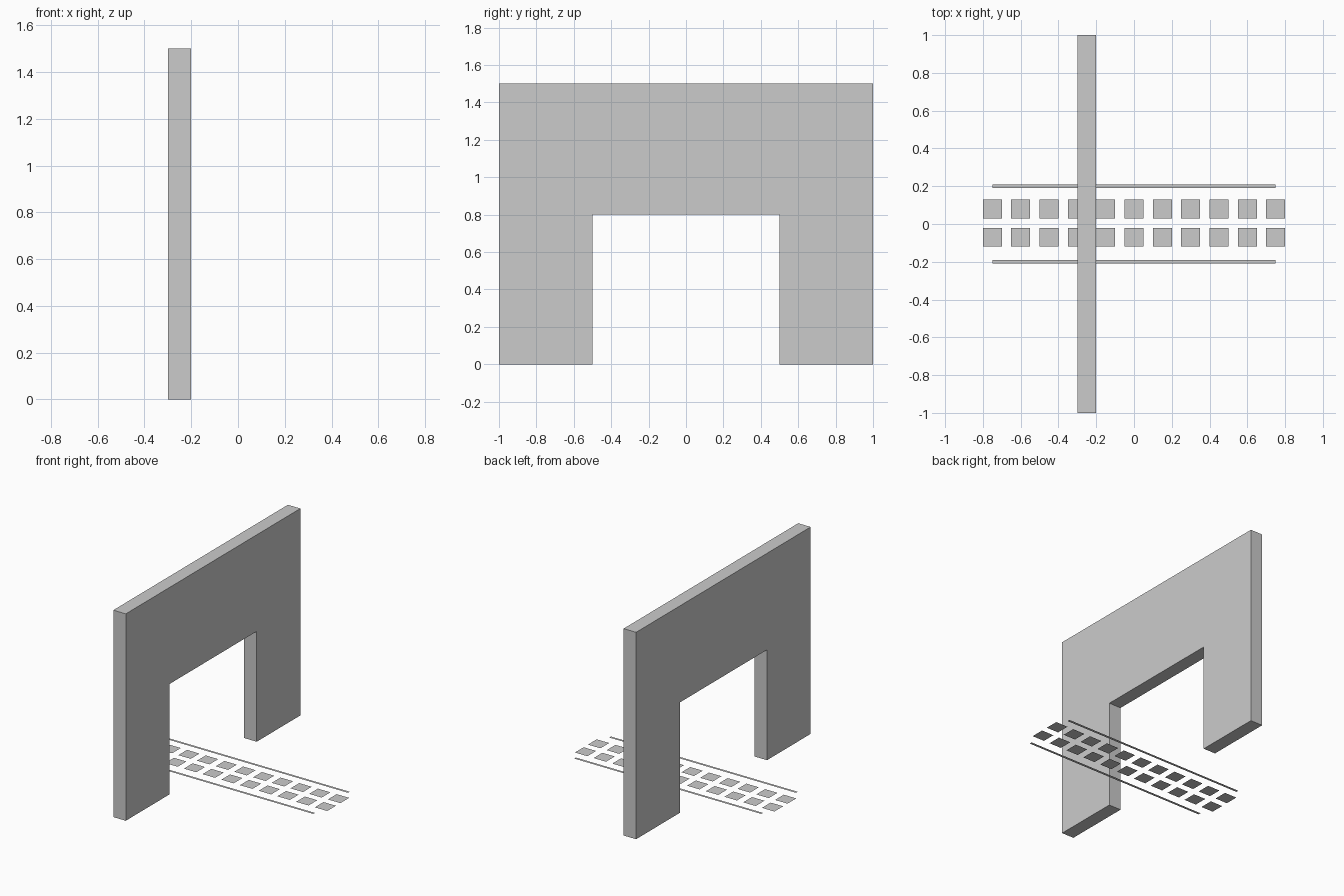
import bpy, bmesh
from mathutils import Vector

if "Cube" in bpy.data.objects:
    bpy.data.objects.remove(bpy.data.objects["Cube"])

grey = bpy.data.materials.new("light_grey")
grey.diffuse_color = (0.6, 0.6, 0.6, 1)
grey.use_nodes = True
grey.node_tree.nodes["Principled BSDF"].inputs["Base Color"].default_value = grey.diffuse_color


def finish(name, bm):
    mesh = bpy.data.meshes.new(name)
    bm.to_mesh(mesh)
    bm.free()
    mesh.materials.append(grey)
    obj = bpy.data.objects.new(name, mesh)
    bpy.context.collection.objects.link(obj)
    return obj


def flat_rect(bm, x, y, sx, sy, z):
    """Add an upward-facing rectangle centred on x, y."""
    corners = [(-1, -1), (1, -1), (1, 1), (-1, 1)]
    bm.faces.new([bm.verts.new((x + a * sx / 2, y + b * sy / 2, z)) for a, b in corners])


# Wall with a doorway: one arch-shaped profile extruded along x
profile = [(-1, 0), (-0.5, 0), (-0.5, 0.8), (0.5, 0.8),
           (0.5, 0), (1, 0), (1, 1.5), (-1, 1.5)]
bm = bmesh.new()
face = bm.faces.new([bm.verts.new((-0.3, y, z)) for y, z in profile])
ext = bmesh.ops.extrude_face_region(bm, geom=[face], use_keep_orig=True)
moved = [v for v in ext["geom"] if isinstance(v, bmesh.types.BMVert)]
bmesh.ops.translate(bm, verts=moved, vec=Vector((0.1, 0, 0)))
bmesh.ops.recalc_face_normals(bm, faces=bm.faces)
finish("arch_wall", bm)

# Sign panel above the doorway, on the +x side
bm = bmesh.new()
panel = [(-0.26, 1.03), (0.26, 1.03), (0.26, 1.27), (-0.26, 1.27)]
bm.faces.new([bm.verts.new((-0.198, y, z)) for y, z in panel])
finish("sign_panel", bm)

# Two rows of paving tiles running through the doorway
for name, y in (("tile_row_left", 0.08), ("tile_row_right", -0.07)):
    bm = bmesh.new()
    for i in range(11):
        flat_rect(bm, -0.75 + 0.15 * i, y, 0.1, 0.1, 0.002)
    finish(name, bm)

# Edge strips on both sides of the path
for name, y in (("edge_strip_left", 0.2), ("edge_strip_right", -0.2)):
    bm = bmesh.new()
    flat_rect(bm, 0, y, 1.5, 0.02, 0.002)
    finish(name, bm)
